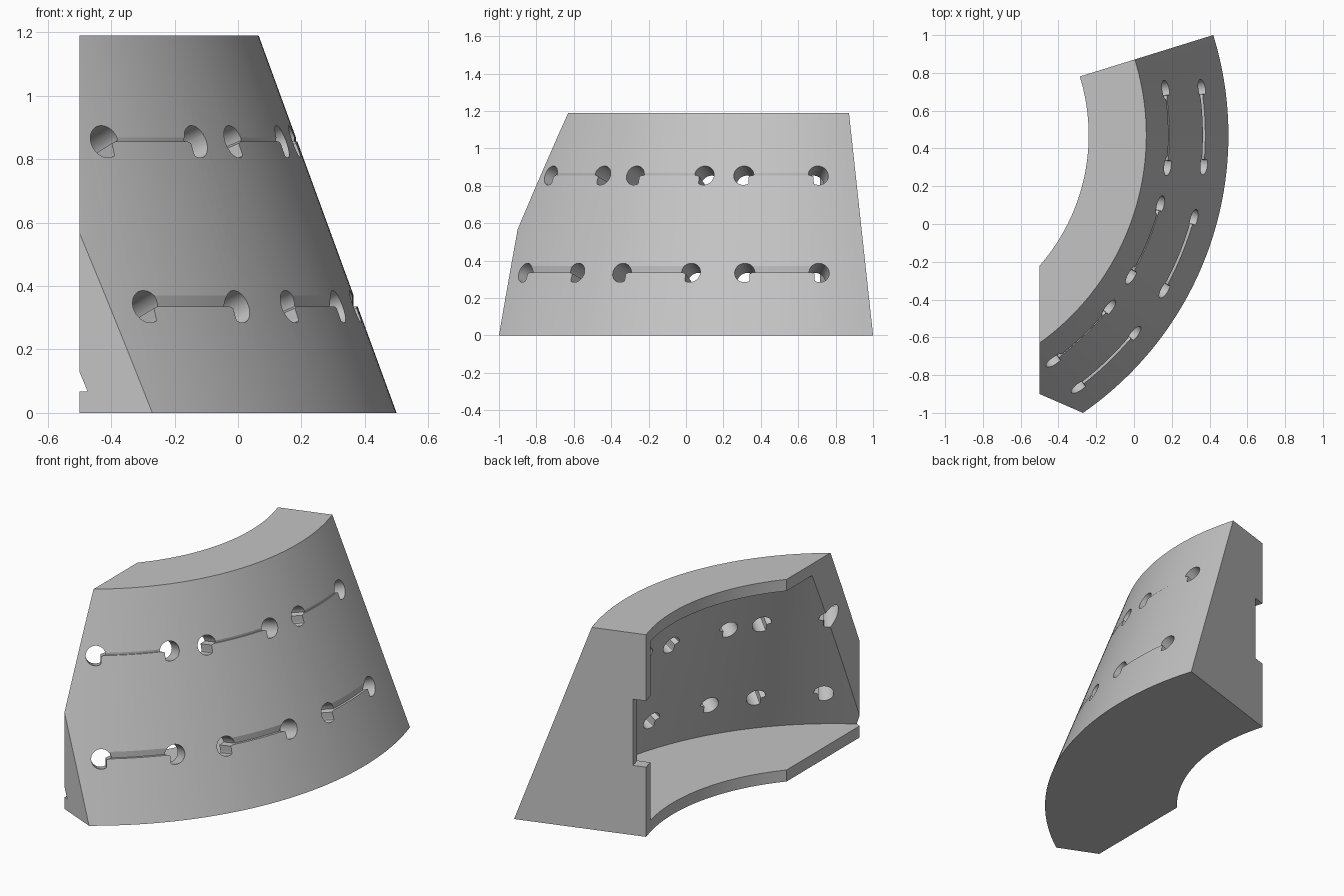
import bpy, bmesh, math
from mathutils import Vector, Matrix

if "Cube" in bpy.data.objects:
    bpy.data.objects.remove(bpy.data.objects["Cube"])

CENTRE = Vector((-1.288, 0.47, 0))     # axis of the curved wall
HEIGHT, R_BASE, R_TOP, R_INNER = 1.19, 1.788, 1.353, 1.048
SLOPE = (R_BASE - R_TOP) / HEIGHT
WALL, LIP, END = 0.16, 0.068, math.radians(17.25)

mat = bpy.data.materials.new("plain_grey")
mat.use_nodes = True
GREY = (0.55, 0.55, 0.55, 1)
mat.diffuse_color = GREY
mat.node_tree.nodes["Principled BSDF"].inputs["Base Color"].default_value = GREY


def outer_radius(z):
    return R_BASE - SLOPE * z


def finish(bm, name):
    bmesh.ops.recalc_face_normals(bm, faces=bm.faces[:])
    mesh = bpy.data.meshes.new(name)
    bm.to_mesh(mesh)
    bm.free()
    mesh.materials.append(mat)
    obj = bpy.data.objects.new(name, mesh)
    bpy.context.collection.objects.link(obj)
    return obj


def arc_solid(name, profile, start, end, steps, planes=()):
    """Sweep an (r, z) profile round the axis, then trim it with planes."""
    bm = bmesh.new()
    rings = []
    for i in range(steps + 1):
        a = start + (end - start) * i / steps
        rings.append([bm.verts.new(CENTRE + Vector((r * math.cos(a), r * math.sin(a), z)))
                      for r, z in profile])
    n = len(profile)
    for p, q in zip(rings, rings[1:]):
        for k in range(n):
            bm.faces.new((p[k], p[(k + 1) % n], q[(k + 1) % n], q[k]))
    bm.faces.new(rings[0])
    bm.faces.new(rings[-1])
    for point, normal in planes:
        bmesh.ops.bisect_plane(bm, geom=bm.verts[:] + bm.edges[:] + bm.faces[:],
                               plane_co=point, plane_no=normal, clear_outer=True)
        bmesh.ops.holes_fill(bm, edges=[e for e in bm.edges if e.is_boundary])
    return finish(bm, name)


def hole_cutter(angle, z, side, radius=0.054):
    """Round plug normal to the sloped wall, with a bite out of its lower inner side."""
    bm = bmesh.new()
    ring = []
    for i in range(32):
        t = 2 * math.pi * (i + 0.5) / 32
        u, v = radius * math.cos(t), radius * math.sin(t)
        if v < 0:
            u = side * max(side * u, -0.5 * radius)
        ring.append((u, v))
    ends = [[bm.verts.new((w, u, v)) for u, v in ring] for w in (-0.3, 0.1)]
    for k in range(32):
        j = (k + 1) % 32
        bm.faces.new((ends[0][k], ends[0][j], ends[1][j], ends[1][k]))
    bm.faces.new(ends[0])
    bm.faces.new(ends[1])
    turn = Matrix.Rotation(angle, 4, "Z")
    spot = CENTRE + turn @ Vector((outer_radius(z), 0, z))
    tilt = Matrix.Rotation(-math.atan(SLOPE), 4, "Y")
    bm.transform(Matrix.Translation(spot) @ turn @ tilt)
    return finish(bm, "hole_cutter")


# Solid curved wedge, trimmed at its front end
body = arc_solid("curved_wall_shell",
                 [(R_INNER, 0), (R_BASE, 0), (R_TOP, HEIGHT), (R_INNER, HEIGHT)],
                 math.radians(-75), END, 72,
                 [(Vector((-0.5, 0, 0)), Vector((-1, 0, 0))),
                  (Vector((-0.27, -1, 0)), Vector((-0.10, -0.23, 0)).normalized())])

# Cavity leaving top and bottom lips and one end wall
tangent = Vector((-math.sin(END), math.cos(END), 0))
low, high = LIP, HEIGHT - LIP
cutters = [arc_solid("cavity_cutter",
                     [(0.9, low), (outer_radius(low) - WALL, low),
                      (outer_radius(high) - WALL, high), (0.9, high)],
                     math.radians(-80), END, 76,
                     [(CENTRE - tangent * 0.066, tangent)])]

# Notch in the end wall
cutters.append(arc_solid("notch_cutter",
                         [(0.95, 0.41), (1.126, 0.41), (1.126, 0.80), (0.95, 0.80)],
                         math.radians(10), math.radians(21), 1))

# Paired strap holes with a shallow ledge between them
for z, depth in ((0.335, 0.013), (0.855, 0.005)):
    r = outer_radius(z)
    half = 0.2 / r
    for middle in (1.5, -22.4, -46.2):
        a = math.radians(middle)
        cutters.append(arc_solid("ledge_cutter",
                                 [(r - depth, z), (r + 0.03, z),
                                  (r + 0.03, z + 0.06), (r - depth, z + 0.06)],
                                 a - half, a + half, 12))
        for side in (-1, 1):
            cutters.append(hole_cutter(a + side * half, z, side))

bpy.context.view_layer.objects.active = body
for cutter in cutters:
    mod = body.modifiers.new("cut", "BOOLEAN")
    mod.operation, mod.solver, mod.object = "DIFFERENCE", "EXACT", cutter
    bpy.ops.object.modifier_apply(modifier=mod.name)
    bpy.data.objects.remove(cutter)

# Smooth curved faces, keeping edges crisp
bpy.ops.object.select_all(action="DESELECT")
body.select_set(True)
bpy.ops.object.shade_smooth_by_angle(angle=math.radians(18))
